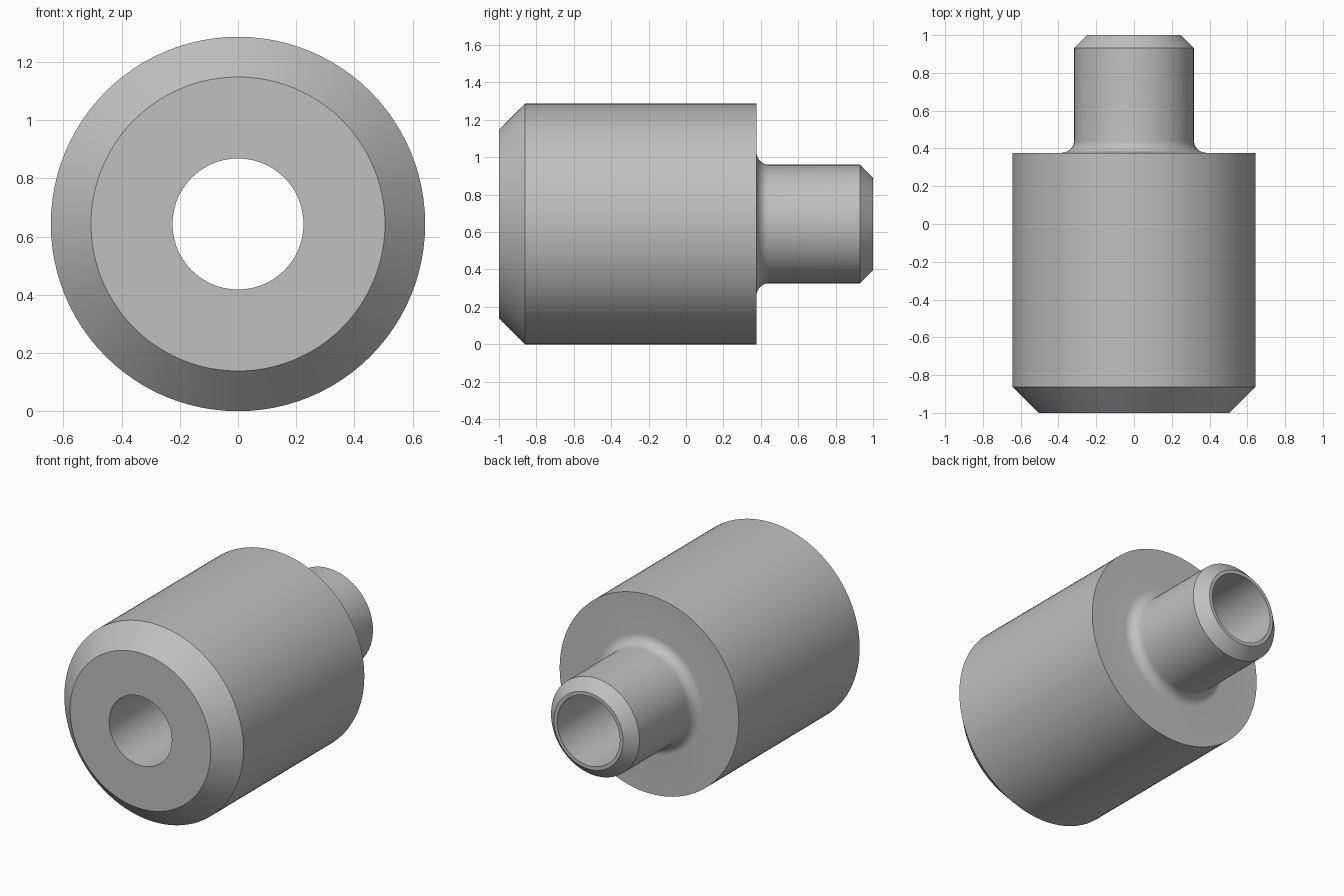
import bpy
import bmesh
from math import sin, cos, pi, radians

if "Cube" in bpy.data.objects:
    bpy.data.objects.remove(bpy.data.objects["Cube"])

SEGMENTS = 96
BODY_R, NECK_R, BORE_R = 0.643, 0.317, 0.225
BODY_CHAMFER, NECK_CHAMFER, FILLET = 0.138, 0.069, 0.066
SHOULDER_Y = 0.377

# Plain grey metal
grey = bpy.data.materials.new("grey_metal")
grey.use_nodes = True
colour = (0.53, 0.53, 0.53, 1)
grey.diffuse_color = colour
grey.node_tree.nodes["Principled BSDF"].inputs["Base Color"].default_value = colour


def lathe(name, profile):
    """Revolve a closed (radius, y) profile around the y axis."""
    bm = bmesh.new()
    rings = []
    for i in range(SEGMENTS):
        a = 2 * pi * i / SEGMENTS
        rings.append([bm.verts.new((r * cos(a), y, BODY_R + r * sin(a)))
                      for r, y in profile])
    n = len(profile)
    for i, ring in enumerate(rings):
        following = rings[(i + 1) % SEGMENTS]
        for j in range(n):
            k = (j + 1) % n
            bm.faces.new((ring[j], ring[k], following[k], following[j]))
    bmesh.ops.recalc_face_normals(bm, faces=bm.faces)
    mesh = bpy.data.meshes.new(name)
    bm.to_mesh(mesh)
    bm.free()
    mesh.materials.append(grey)
    obj = bpy.data.objects.new(name, mesh)
    bpy.context.collection.objects.link(obj)
    return obj


# Chamfered body, rounded fillet, chamfered neck, through bore
profile = [(BORE_R, -1), (BODY_R - BODY_CHAMFER, -1),
           (BODY_R, BODY_CHAMFER - 1), (BODY_R, SHOULDER_Y)]
for i in range(11):
    a = pi / 2 * i / 10
    profile.append((NECK_R + FILLET * (1 - sin(a)),
                    SHOULDER_Y + FILLET * (1 - cos(a))))
profile += [(NECK_R, 1 - NECK_CHAMFER), (NECK_R - NECK_CHAMFER, 1), (BORE_R, 1)]

bushing = lathe("stepped_bushing", profile)
bpy.ops.object.select_all(action="DESELECT")
bushing.select_set(True)
bpy.context.view_layer.objects.active = bushing
bpy.ops.object.shade_smooth_by_angle(angle=radians(30))
